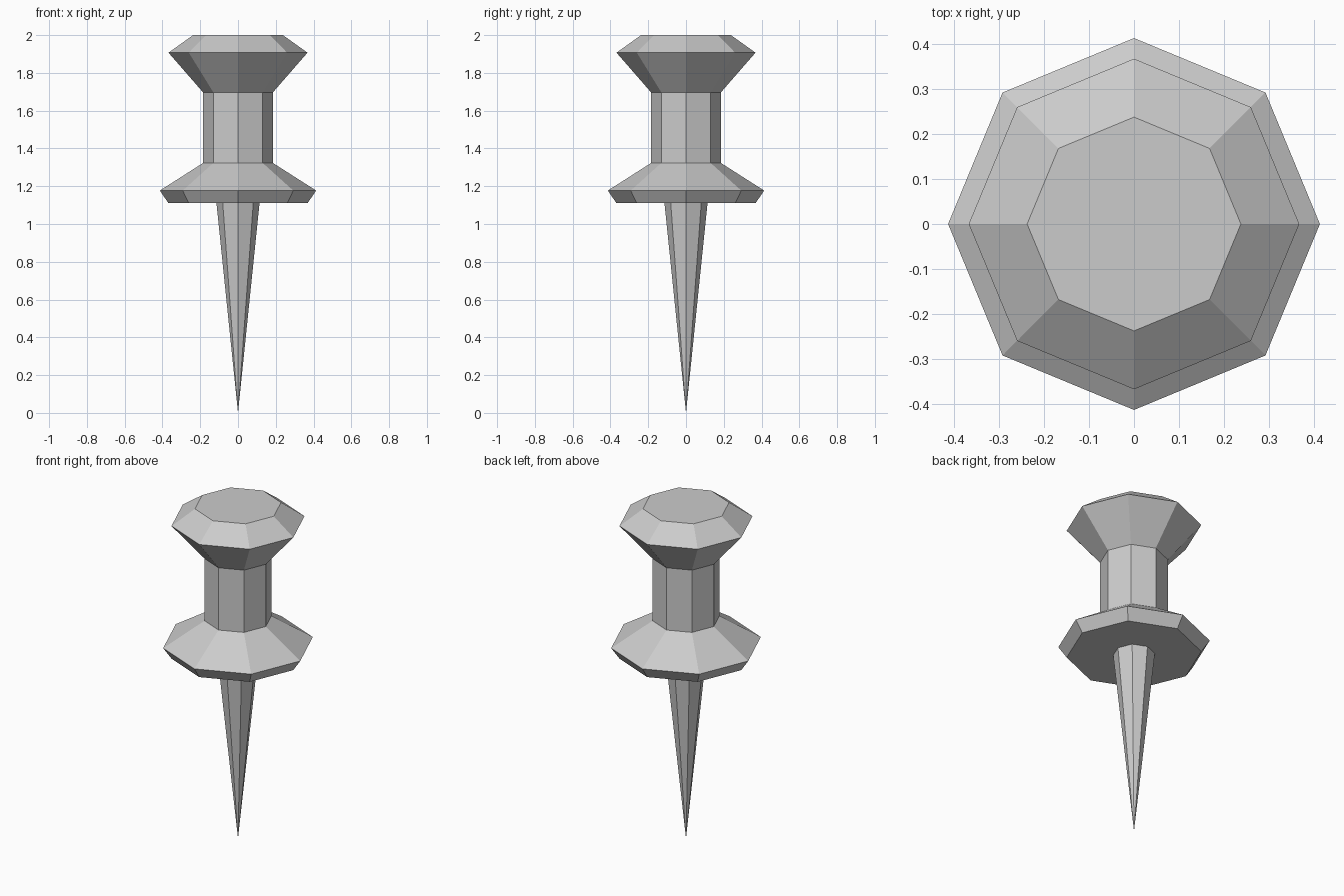
import bpy, bmesh
from math import cos, sin, tau

if "Cube" in bpy.data.objects:
    bpy.data.objects.remove(bpy.data.objects["Cube"])

SIDES = 8


def lathe(name, profile):
    """Closed faceted solid from (radius, z) points listed bottom to top; radius 0 is a tip."""
    bm = bmesh.new()
    rings = []
    for r, z in profile:
        count = SIDES if r > 0 else 1
        rings.append([bm.verts.new((r * cos(tau * i / SIDES), r * sin(tau * i / SIDES), z))
                      for i in range(count)])
    for low, high in zip(rings, rings[1:]):
        for i in range(SIDES):
            j = (i + 1) % SIDES
            if len(low) == 1:
                bm.faces.new((low[0], high[j], high[i]))
            else:
                bm.faces.new((low[i], low[j], high[j], high[i]))
    # End caps
    for ring in (rings[0], rings[-1]):
        if len(ring) > 1:
            bm.faces.new(ring)
    bmesh.ops.recalc_face_normals(bm, faces=bm.faces)
    mesh = bpy.data.meshes.new(name)
    bm.to_mesh(mesh)
    bm.free()
    obj = bpy.data.objects.new(name, mesh)
    bpy.context.collection.objects.link(obj)
    return obj


# Plastic handle: flared collar, straight grip and bevelled head
lathe("handle", [(0.368, 1.11), (0.414, 1.177), (0.185, 1.323),
                 (0.185, 1.697), (0.368, 1.907), (0.238, 2.0)])

# Tapered needle hanging from the collar
lathe("needle", [(0.0, 0.0), (0.114, 1.11)])
